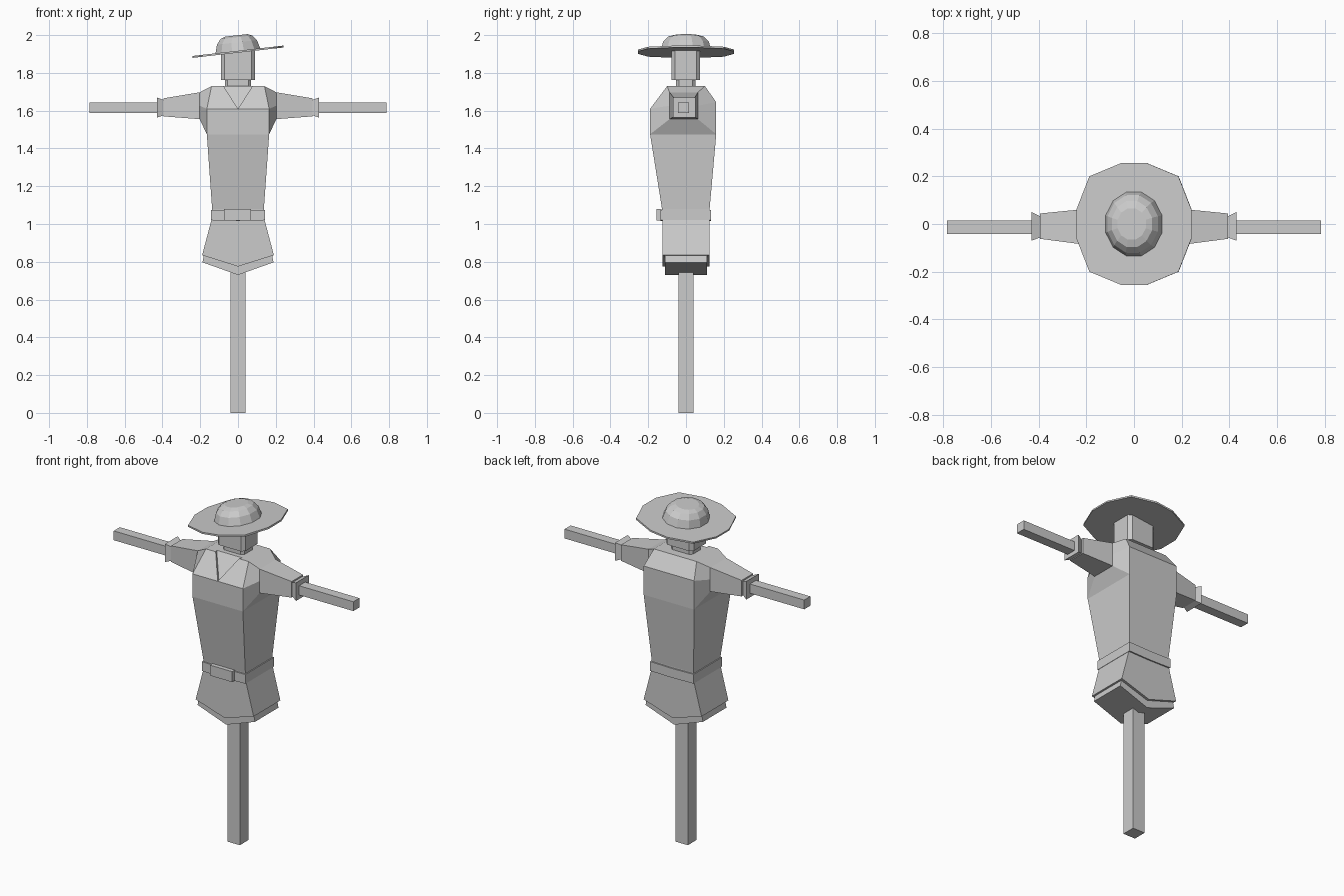
import bpy, bmesh, math
from mathutils import Matrix, Vector

if "Cube" in bpy.data.objects:
    bpy.data.objects.remove(bpy.data.objects["Cube"])


def finish(name, bm):
    bmesh.ops.recalc_face_normals(bm, faces=bm.faces)
    me = bpy.data.meshes.new(name)
    bm.to_mesh(me)
    bm.free()
    ob = bpy.data.objects.new(name, me)
    bpy.context.collection.objects.link(ob)
    return ob


def loft(name, rings, cap_start=True, cap_end=True):
    """Skin a list of equal-length point rings."""
    bm = bmesh.new()
    vs = [[bm.verts.new(p) for p in r] for r in rings]
    n = len(vs[0])
    for a, b in zip(vs, vs[1:]):
        for i in range(n):
            j = (i + 1) % n
            bm.faces.new((a[i], a[j], b[j], b[i]))
    if cap_start:
        bm.faces.new(vs[0])
    if cap_end:
        bm.faces.new(vs[-1])
    return finish(name, bm)


def box(name, x0, x1, y0, y1, z0, z1):
    r = lambda z: [(x0, y0, z), (x1, y0, z), (x1, y1, z), (x0, y1, z)]
    return loft(name, [r(z0), r(z1)])


def body_ring(w, f, b, zf, zb=None, dip=0):
    """Six-point ring: front and back panels share a centre seam that may dip."""
    zb = zf if zb is None else zb
    return [(-w, f, zf), (0, f, zf - dip), (w, f, zf),
            (w, b, zb), (0, b, zb - dip), (-w, b, zb)]


def octagon(w, f, b, c, z):
    return [(-w + c, f, z), (w - c, f, z), (w, f + c, z), (w, b - c, z),
            (w - c, b, z), (-w + c, b, z), (-w, b - c, z), (-w, f + c, z)]


# Wooden frame
box("post", -.04, .04, -.04, .04, 0, 1.0)
box("crossbar", -.785, .785, -.042, .015, 1.587, 1.642)

# Tunic torso
torso = loft("torso", [body_ring(.137, -.125, .125, 1.03),
                       body_ring(.137, -.127, .125, 1.08),
                       body_ring(.165, -.19, .16, 1.475),
                       body_ring(.165, -.19, .16, 1.61, 1.645),
                       body_ring(.14, -.10, .10, 1.73)])

# V neckline, cut slightly into the sloping chest
n = Vector((0, -.12, .09)).normalized()
tri = [Vector(p) for p in ((0, -.19, 1.61), (.083, -.0925, 1.74), (-.083, -.0925, 1.74))]
cutter = loft("neckline_cutter", [[p - n * .015 for p in tri], [p + n * .05 for p in tri]])
cutter.hide_render = True
cutter.hide_viewport = True
mod = torso.modifiers.new("neckline", 'BOOLEAN')
mod.operation = 'DIFFERENCE'
mod.solver = 'EXACT'
mod.object = cutter

# Skirt, under-layer, belt and buckle
loft("skirt", [body_ring(.137, -.125, .125, 1.035),
               body_ring(.19, -.125, .125, .835, dip=.06)])
loft("under_skirt", [body_ring(.176, -.11, .11, .86, dip=.06),
                     body_ring(.188, -.11, .11, .797, dip=.067)])
loft("belt", [body_ring(.143, -.135, .133, z, dip=.003) for z in (1.02, 1.075)])
box("buckle", -.075, .07, -.155, -.13, 1.018, 1.08)

# Sleeves and flared cuffs on both sides
shoulder = [(.165, -.19, 1.475), (.165, -.19, 1.61), (.14, -.10, 1.73),
            (.14, .10, 1.73), (.165, .16, 1.645), (.165, .16, 1.475)]


def sleeve_ring(x, f, b, z0, z1):
    m = (z0 + z1) / 2
    return [(x, f, z0), (x, f, m), (x, f, z1), (x, b, z1), (x, b, m), (x, b, z0)]


for side, s in (("left", -1), ("right", 1)):
    flip = lambda ring: [(s * x, y, z) for x, y, z in ring]
    loft("sleeve_" + side, [flip(r) for r in (
        shoulder,
        sleeve_ring(.203, -.087, .063, 1.555, 1.697),
        sleeve_ring(.395, -.062, .044, 1.57, 1.665))], cap_start=False)
    loft("cuff_" + side, [flip(r) for r in (
        sleeve_ring(.39, -.055, .03, 1.577, 1.655),
        sleeve_ring(.43, -.07, .05, 1.563, 1.67))])

# Neck and head
loft("neck", [octagon(.07, -.053, .05, .015, z) for z in (1.69, 1.78)])
loft("head", [octagon(.09, -.077, .073, .018, z) for z in (1.763, 1.93)])

# Tilted hat: thin twelve-sided brim and stepped crown
tilt = Matrix.Translation((0, 0, 1.912)) @ Matrix.Rotation(math.radians(-6.5), 4, 'Y')
q = [(.243, .06), (.188, .2), (.055, .255)]
outline = (q + [(-x, y) for x, y in reversed(q)] +
           [(-x, -y) for x, y in q] + [(x, -y) for x, y in reversed(q)])
loft("hat_brim", [[tilt @ Vector((x, y, z)) for x, y in outline] for z in (-.005, .005)])


def crown_ring(rx, ry, z):
    a = [math.radians(15 + 30 * i) for i in range(12)]
    return [tilt @ Vector((rx * math.cos(t), ry * math.sin(t), z)) for t in a]


loft("hat_crown", [crown_ring(.125, .14, 0), crown_ring(.11, .125, .05),
                   crown_ring(.088, .10, .077), crown_ring(.062, .068, .087)])
